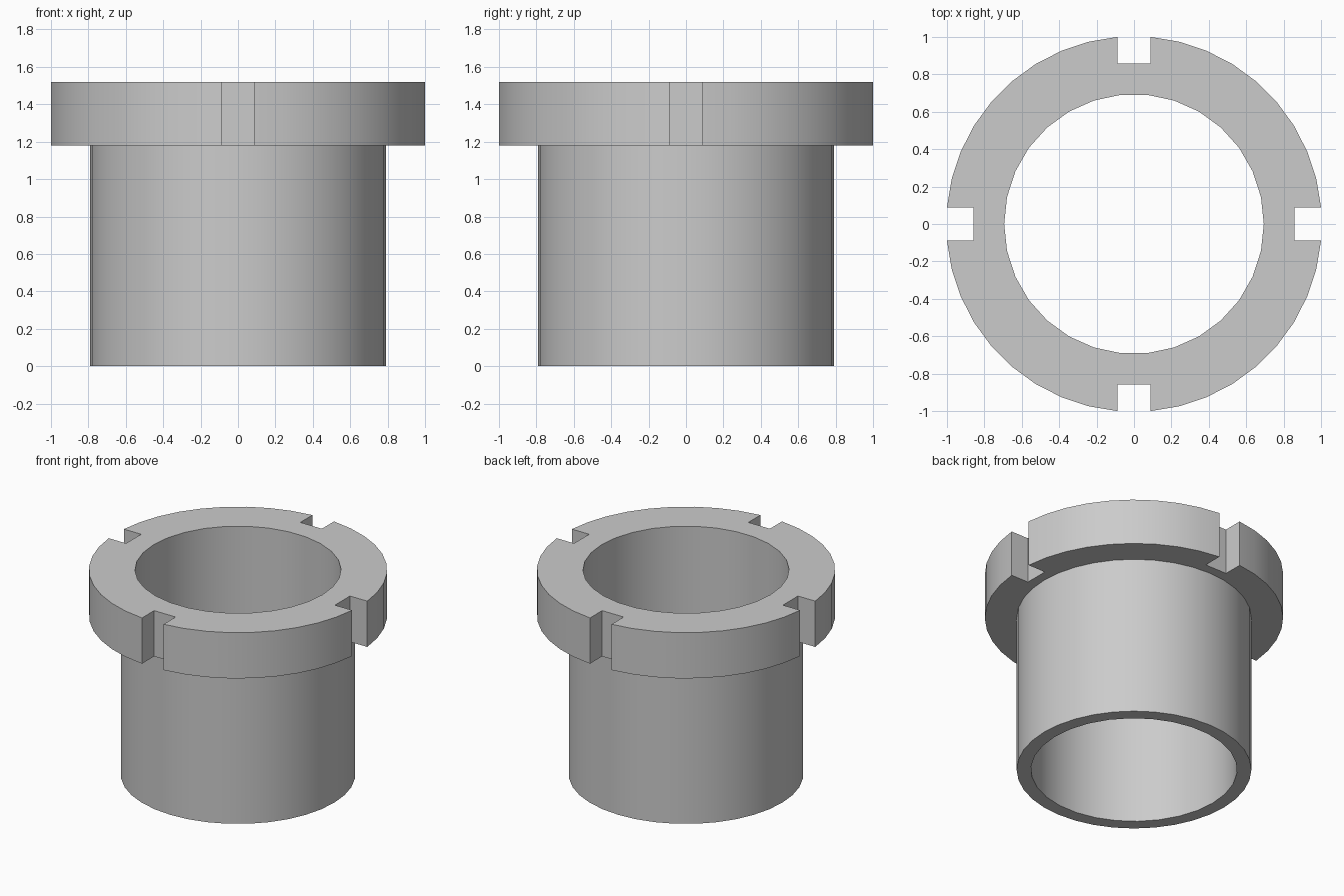
import bpy
import bmesh
from math import asin, cos, sin, pi

default = bpy.data.objects.get("Cube")
if default:
    bpy.data.objects.remove(default, do_unlink=True)

# Main dimensions
BORE_R, TUBE_R, FLANGE_R = 0.694, 0.79, 1.004
NECK_Z, TOP_Z = 1.18, 1.52
SLOT_HALF, SLOT_FLOOR = 0.0885, 0.858
ARC_STEPS = 9


def circle(radius, sides):
    return [(radius * cos(2 * pi * i / sides), radius * sin(2 * pi * i / sides))
            for i in range(sides)]


def slotted_outline():
    """Flange outline: four arcs separated by square spanner slots."""
    start = asin(SLOT_HALF / FLANGE_R)
    step = (pi / 2 - 2 * start) / ARC_STEPS
    quarter = [(SLOT_FLOOR, -SLOT_HALF), (SLOT_FLOOR, SLOT_HALF)]
    quarter += [(FLANGE_R * cos(start + i * step), FLANGE_R * sin(start + i * step))
                for i in range(ARC_STEPS + 1)]
    points = []
    for _ in range(4):
        points += quarter
        quarter = [(-y, x) for x, y in quarter]
    return points


bm = bmesh.new()


def loop(points, z):
    return [bm.verts.new((x, y, z)) for x, y in points]


def wall(lower, upper):
    for i in range(len(lower)):
        j = (i + 1) % len(lower)
        bm.faces.new((lower[i], lower[j], upper[j], upper[i]))


def cap(outer, inner):
    edges = [bm.edges.get((ring[i - 1], ring[i]))
             for ring in (outer, inner) for i in range(len(ring))]
    bmesh.ops.triangle_fill(bm, edges=edges, use_beauty=True)


# Cross-section loops
bore, tube, flange = circle(BORE_R, 30), circle(TUBE_R, 36), slotted_outline()
bore_low, bore_high = loop(bore, 0), loop(bore, TOP_Z)
tube_low, tube_high = loop(tube, 0), loop(tube, NECK_Z)
flange_low, flange_high = loop(flange, NECK_Z), loop(flange, TOP_Z)

# Vertical walls, then bottom rim, flange underside and flange top
wall(bore_low, bore_high)
wall(tube_low, tube_high)
wall(flange_low, flange_high)
cap(tube_low, bore_low)
cap(flange_low, tube_high)
cap(flange_high, bore_high)
bmesh.ops.recalc_face_normals(bm, faces=bm.faces[:])

mesh = bpy.data.meshes.new("slotted_flange_bushing")
bm.to_mesh(mesh)
bm.free()
bushing = bpy.data.objects.new("slotted_flange_bushing", mesh)
bpy.context.collection.objects.link(bushing)

# Plain grey material
grey = (0.6, 0.6, 0.6, 1)
mat = bpy.data.materials.new("light_grey")
mat.use_nodes = True
mat.diffuse_color = grey
mat.node_tree.nodes["Principled BSDF"].inputs["Base Color"].default_value = grey
mesh.materials.append(mat)

# Smooth round walls with sharp rims and slots
bpy.ops.object.select_all(action="DESELECT")
bushing.select_set(True)
bpy.context.view_layer.objects.active = bushing
bpy.ops.object.shade_smooth_by_angle()
